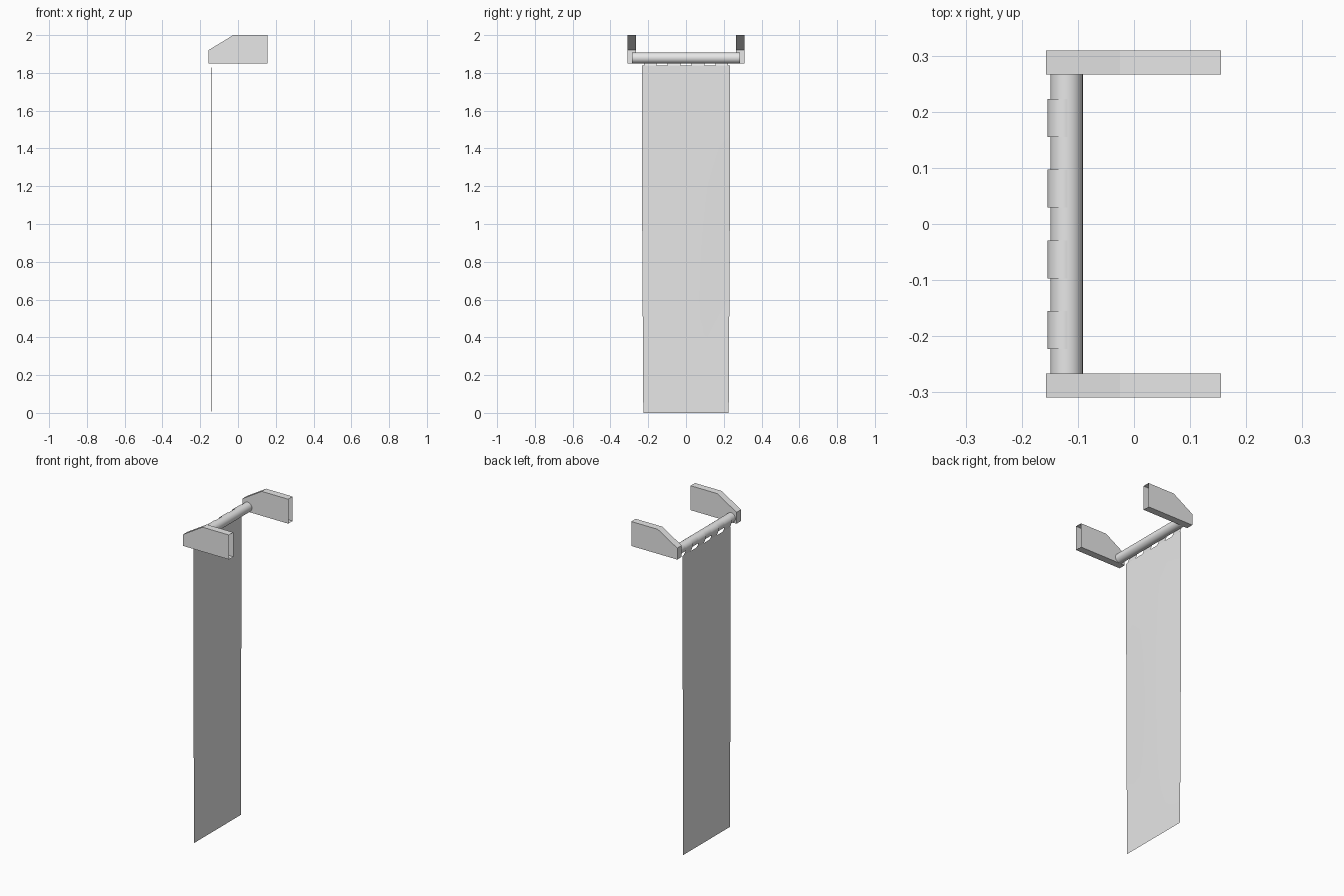
import bpy, bmesh, math
from mathutils import Matrix

cube = bpy.data.objects.get("Cube")
if cube:
    bpy.data.objects.remove(cube, do_unlink=True)

grey = bpy.data.materials.new("plain grey")
grey.use_nodes = True
grey.diffuse_color = (0.8, 0.8, 0.8, 1)
grey.node_tree.nodes["Principled BSDF"].inputs["Base Color"].default_value = (0.8, 0.8, 0.8, 1)

ROD_X, ROD_Z, ROD_R = -0.12, 1.879, 0.029
TOP = 1.838


def finish(bm, name, smooth=False):
    mesh = bpy.data.meshes.new(name)
    bm.to_mesh(mesh)
    bm.free()
    mesh.materials.append(grey)
    obj = bpy.data.objects.new(name, mesh)
    bpy.context.scene.collection.objects.link(obj)
    if smooth:
        bpy.ops.object.select_all(action="DESELECT")
        obj.select_set(True)
        bpy.context.view_layer.objects.active = obj
        bpy.ops.object.shade_smooth_by_angle(angle=math.radians(40))
    return obj


def sweep(bm, profile, y0, y1, closed=False):
    """Stretch an x-z profile along y; a closed one gets side walls."""
    a, b = [[bm.verts.new((x, y, z)) for x, z in profile] for y in (y0, y1)]
    n = len(profile)
    for i in range(n if closed else n - 1):
        j = (i + 1) % n
        bm.faces.new((a[i], a[j], b[j], b[i]))
    if closed:
        bm.faces.new(a)
        bm.faces.new(b[::-1])


# Wall brackets: hollow boxes, open towards the wall (+x)
bracket = [(-0.157, 1.85), (0.155, 1.85), (0.155, 2.0), (-0.025, 2.0), (-0.157, 1.92)]
for side, name in ((-1, "front_bracket"), (1, "back_bracket")):
    bm = bmesh.new()
    y0, y1 = sorted((side * 0.266, side * 0.309))
    sweep(bm, bracket, y0, y1, closed=True)
    bmesh.ops.recalc_face_normals(bm, faces=bm.faces)
    open_end = [f for f in bm.faces if f.normal.x > 0.9]
    bmesh.ops.delete(bm, geom=open_end, context="FACES_ONLY")
    finish(bm, name)

# Rod between the brackets
bm = bmesh.new()
place = Matrix.Translation((ROD_X, 0, ROD_Z)) @ Matrix.Rotation(math.pi / 2, 4, "X")
bmesh.ops.create_cone(bm, cap_ends=True, segments=24, radius1=ROD_R, radius2=ROD_R,
                      depth=0.57, matrix=place)
finish(bm, "rod", smooth=True)

# Hanging cloth: a nearly flat sheet, slightly narrower at the foot
bm = bmesh.new()
cols, rows = 8, 16
grid = []
for r in range(rows + 1):
    z = TOP * r / rows
    half = 0.226 + 0.007 * min(1, z / 1.2)
    row = []
    for c in range(cols + 1):
        y = half * (2 * c / cols - 1)
        bulge = 0.002 * math.sin(math.pi * z / TOP) * math.cos(y * 10)
        row.append(bm.verts.new((-0.139 + bulge, y, z)))
    grid.append(row)
for low, high in zip(grid, grid[1:]):
    for c in range(cols):
        bm.faces.new((low[c], high[c], high[c + 1], low[c + 1]))
finish(bm, "hanging_cloth", smooth=True)

# Cloth loops that carry the sheet over the rod
loop = [(-0.139, TOP), (-0.147, 1.852)]
for i in range(9):
    t = math.radians(200 - 14 * i)
    loop.append((ROD_X - 0.003 + 0.031 * math.cos(t), ROD_Z + 0.03 * math.sin(t)))
loop.append((ROD_X + 0.012, ROD_Z + 0.025))
for i in range(4):
    bm = bmesh.new()
    mid = (i - 1.5) * 0.126
    sweep(bm, loop, mid - 0.034, mid + 0.034)
    finish(bm, f"cloth_loop_{i + 1}", smooth=True)
